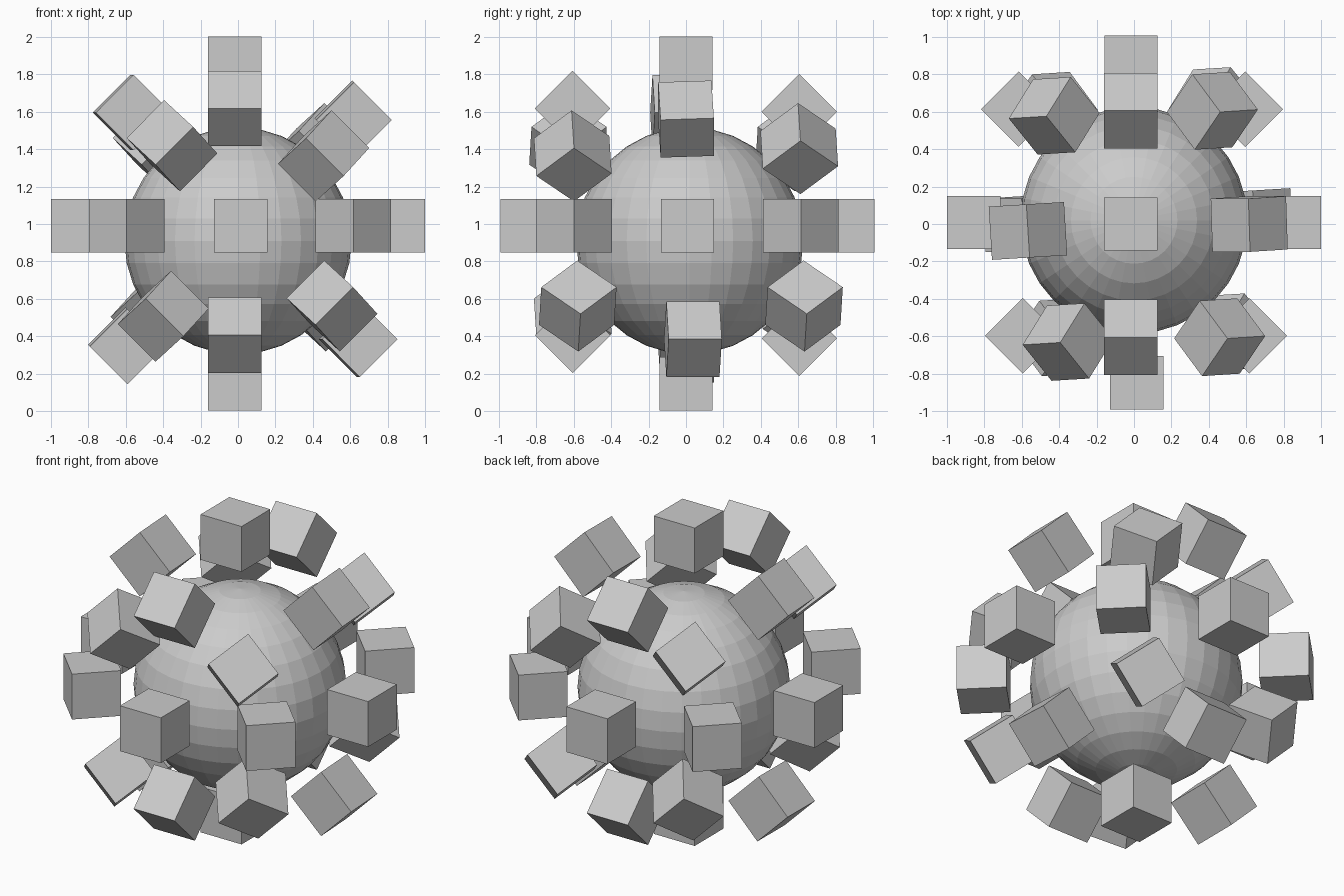
import bpy
from math import radians
from mathutils import Matrix, Vector

if "Cube" in bpy.data.objects:
    bpy.data.objects.remove(bpy.data.objects["Cube"])

CUBE = 0.285      # edge of each cube
RADIUS = 0.857    # distance of the cubes from the middle


def cube_ring(name, centre, spin, tilt=Matrix(), lean=(0, 0, 0), steps=range(8)):
    """Cubes facing outward every 45 degrees; the ring is spun about the y axis."""
    for k in steps:
        m = (Matrix.Translation(centre) @ tilt
             @ Matrix.Rotation(radians(spin), 4, 'Y')
             @ Matrix.Rotation(radians(45 * k), 4, 'Z')
             @ Matrix.Translation((RADIUS, 0, 0)))
        # small drift of the hand-placed ring from front to back
        m.translation += Vector(lean) * m.translation.y
        bpy.ops.mesh.primitive_cube_add(size=CUBE)
        ob = bpy.context.object
        ob.name = f"{name}_cube_{k}"
        ob.matrix_world = m


# Central faceted ball
bpy.ops.mesh.primitive_uv_sphere_add(segments=32, ring_count=16, radius=0.607,
                                     location=(0, 0.02, 0.91))
bpy.context.object.name = "core_ball"

no_poles = (0, 1, 3, 4, 5, 7)   # front and back cubes belong to the level ring

# Level ring, upright ring, and two slightly tilted diagonal rings
cube_ring("level_ring", (0, 0.008, 0.99), 0, lean=(-0.018, 0, 0))
cube_ring("upright_ring", (-0.018, 0, 1.003), -90, lean=(0, 0, -0.014), steps=no_poles)
cube_ring("falling_ring", (0.038, 0, 0.99), 45,
          tilt=Matrix.Rotation(radians(3.5), 4, 'Z'), steps=no_poles)
cube_ring("rising_ring", (0.01, 0, 0.955), -45,
          tilt=Matrix.Rotation(radians(2.6), 4, Vector((1, 0, 1)).normalized()),
          steps=no_poles)
